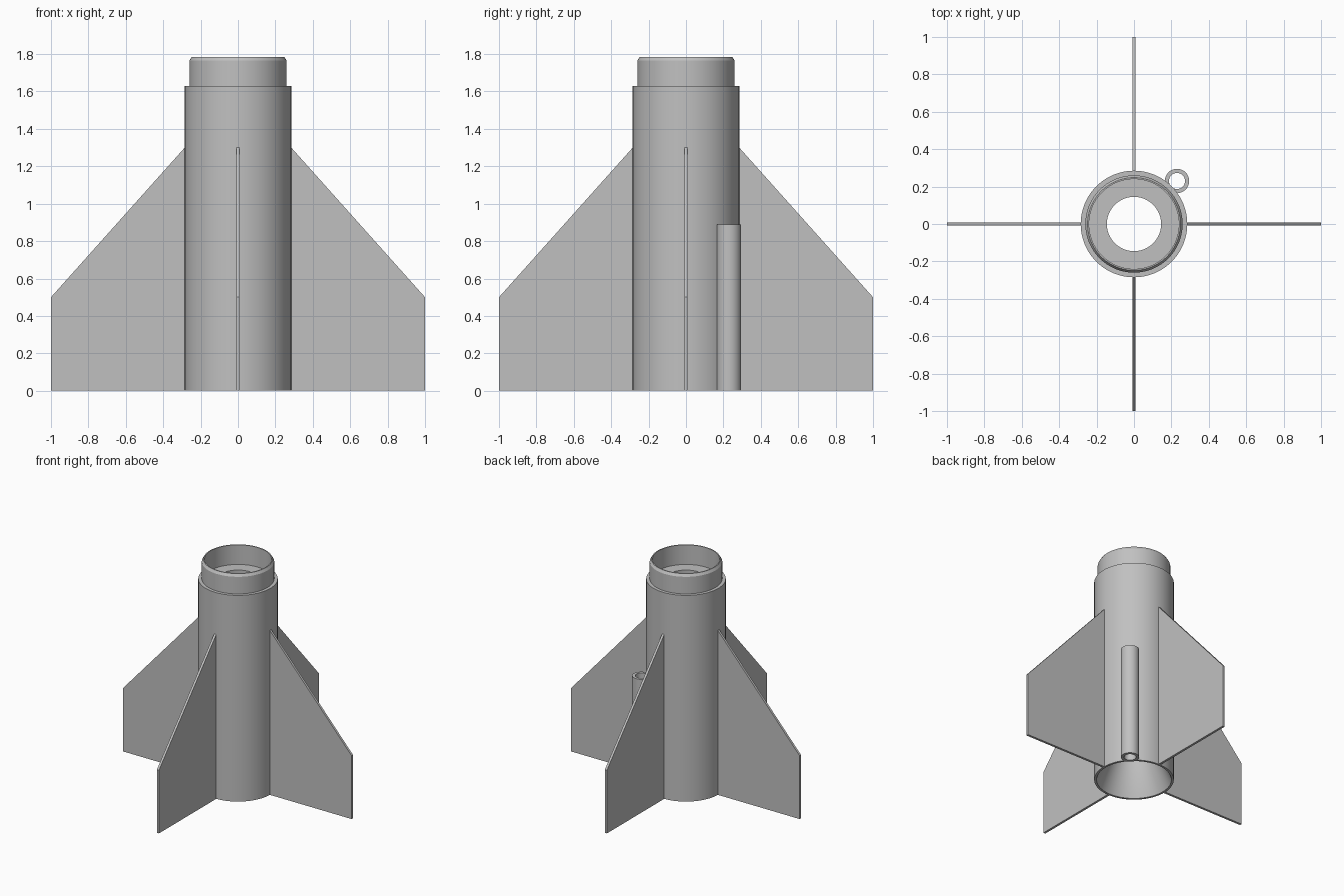
import bpy, math
from mathutils import Matrix, Vector

if "Cube" in bpy.data.objects:
    bpy.data.objects.remove(bpy.data.objects["Cube"], do_unlink=True)

grey = bpy.data.materials.new("plain grey")
grey.use_nodes = True
COLOUR = (0.53, 0.53, 0.53, 1)
grey.diffuse_color = COLOUR
grey.node_tree.nodes["Principled BSDF"].inputs["Base Color"].default_value = COLOUR


def make(name, verts, faces, smooth=False):
    mesh = bpy.data.meshes.new(name)
    mesh.from_pydata(verts, [], faces)
    mesh.materials.append(grey)
    obj = bpy.data.objects.new(name, mesh)
    bpy.context.collection.objects.link(obj)
    if smooth:
        bpy.ops.object.select_all(action="DESELECT")
        obj.select_set(True)
        bpy.context.view_layer.objects.active = obj
        bpy.ops.object.shade_smooth_by_angle(angle=math.radians(25))
    return obj


def lathe(name, profile, centre=(0, 0), steps=96):
    """Spin a closed (radius, z) outline, listed anticlockwise, around z."""
    n = len(profile)
    verts, faces = [], []
    for s in range(steps):
        a = math.tau * s / steps
        verts += [(centre[0] + r * math.cos(a), centre[1] + r * math.sin(a), z)
                  for r, z in profile]
        t = (s + 1) % steps
        for i in range(n):
            j = (i + 1) % n
            faces.append((s * n + i, t * n + i, t * n + j, s * n + j))
    return make(name, verts, faces, smooth=True)


# Body: outer wall, stepped collar with chamfered lip, recessed floor,
# straight bore and flared nozzle underneath
body_r, collar_r, bore_r = 0.285, 0.26, 0.145
shoulder_z, top_z = 1.63, 1.785
lathe("body", [
    (body_r, 0), (body_r, shoulder_z),
    (collar_r, shoulder_z), (collar_r, top_z - 0.02), (0.248, top_z),
    (0.24, top_z), (0.24, shoulder_z),
    (bore_r, shoulder_z), (bore_r, 0.28),
    (0.268, 0),
])

# Guide tube beside the body
lathe("guide_tube", [(0.065, 0), (0.065, 0.89), (0.043, 0.89), (0.043, 0)],
      centre=(0.23, 0.23), steps=48)

# Four fins: one swept outline, thickened and turned around the body
root, half = 0.275, 0.009
outline = [(root, 0), (1, 0), (1, 0.5), (root, 1.311)]
for k, side in enumerate(("left", "back", "right", "front")):
    turn = Matrix.Rotation(k * math.pi / 2, 3, "Z")
    verts = [turn @ Vector((r, y, z)) for y in (-half, half) for r, z in outline]
    n = len(outline)
    faces = [tuple(range(n)), tuple(reversed(range(n, 2 * n)))]
    faces += [(i, i + n, (i + 1) % n + n, (i + 1) % n) for i in range(n)]
    make(side + "_fin", verts, faces)
